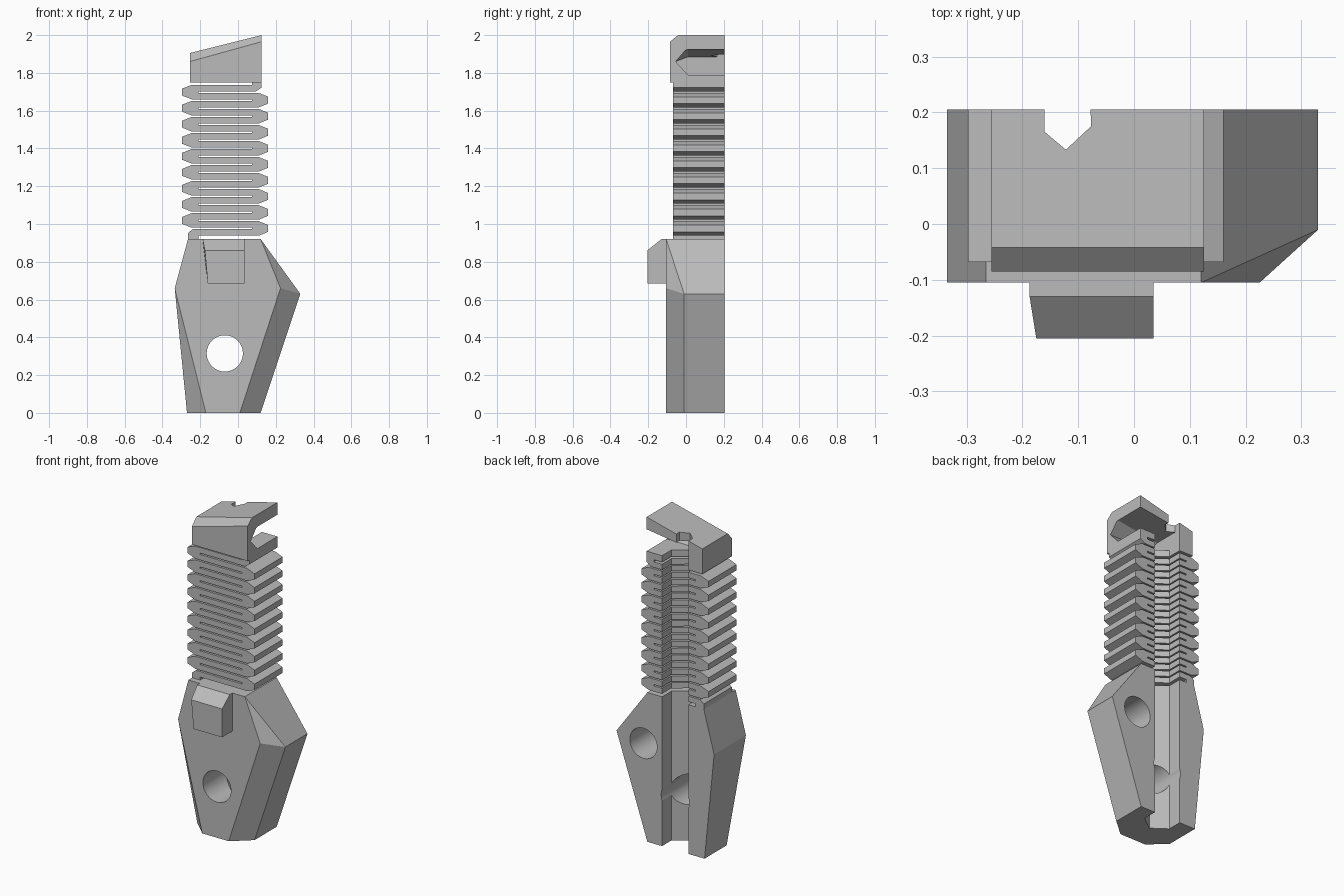
import bpy, bmesh, math
from mathutils import Matrix

if "Cube" in bpy.data.objects:
    bpy.data.objects.remove(bpy.data.objects["Cube"], do_unlink=True)

grey = bpy.data.materials.new("plain grey")
grey.use_nodes = True
grey.diffuse_color = (0.5, 0.5, 0.5, 1)
grey.node_tree.nodes["Principled BSDF"].inputs["Base Color"].default_value = (0.5, 0.5, 0.5, 1)

BACK = 0.205


def finish(name, bm):
    bmesh.ops.recalc_face_normals(bm, faces=bm.faces)
    mesh = bpy.data.meshes.new(name)
    bm.to_mesh(mesh)
    bm.free()
    mesh.materials.append(grey)
    obj = bpy.data.objects.new(name, mesh)
    bpy.context.collection.objects.link(obj)
    return obj


def loft(name, ring_a, ring_b):
    """Closed solid between two matching rings of points."""
    bm = bmesh.new()
    a = [bm.verts.new(p) for p in ring_a]
    b = [bm.verts.new(p) for p in ring_b]
    bm.faces.new(a)
    bm.faces.new(b[::-1])
    for i in range(len(a)):
        j = (i + 1) % len(a)
        bm.faces.new((a[i], b[i], b[j], a[j]))
    return finish(name, bm)


def rod(name, x, z, radius, y0, y1):
    bm = bmesh.new()
    bmesh.ops.create_cone(bm, cap_ends=True, segments=40, radius1=radius, radius2=radius,
                          depth=y1 - y0, matrix=Matrix.Translation((x, (y0 + y1) / 2, z))
                          @ Matrix.Rotation(math.pi / 2, 4, 'X'))
    return finish(name, bm)


def cut(obj, *cutters):
    for c in cutters:
        mod = obj.modifiers.new("cut", 'BOOLEAN')
        mod.operation, mod.solver, mod.object = 'DIFFERENCE', 'EXACT', c
        bpy.context.view_layer.objects.active = obj
        bpy.ops.object.modifier_apply(modifier=mod.name)


# Faceted lower body
back = [(-0.27, 0), (-0.335, 0.66), (-0.265, 0.92), (0.12, 0.92), (0.33, 0.63), (0.12, 0)]
front = [(-0.17, 0), (-0.335, 0.66), (-0.265, 0.92), (0.12, 0.92), (0.225, 0.66), (0.01, 0)]
middle = [(-0.27, 0), (0.33, 0.63), (0.12, 0)]
bm = bmesh.new()
for y, points in ((BACK, back), (-0.105, front), (-0.01, middle)):
    for x, z in points:
        bm.verts.new((x, y, z))
bmesh.ops.convex_hull(bm, input=bm.verts)
bmesh.ops.dissolve_limit(bm, angle_limit=math.radians(2), verts=bm.verts, edges=bm.edges)
body = finish("lower_body", bm)

# Front catch
catch = [(-0.09, 0.685), (-0.205, 0.685), (-0.205, 0.86), (-0.13, 0.92), (-0.09, 0.92)]
catch_left = [-0.16, -0.16, -0.175, -0.187, -0.187]
loft("front_catch", [(0.035, y, z) for y, z in catch],
     [(x, y, z) for x, (y, z) in zip(catch_left, catch)])

# Serpentine spring: teeth alternate sides, each facing a slit
BASE, STEP, SLIT = 0.934, 0.04245, 0.004
REACH, TIP = STEP - SLIT, 0.018


def tooth(k, root, tip):
    z = BASE + k * STEP
    return [(root, z - REACH), (tip, z - TIP), (tip, z + TIP), (root, z + REACH)]


def slit(k, end):
    z = BASE + k * STEP
    return [(end, z - SLIT), (end, z + SLIT)]


outline = [(-0.21, 0.91), (-0.21, BASE + SLIT)]
for k in range(1, 18, 2):
    outline += tooth(k, 0.11, 0.16) + slit(k + 1, -0.21)
top = BASE + 19 * STEP
outline += [(0.095, top - REACH), (0.125, top - TIP), (0.125, 1.755), (0.075, 1.755), (0.075, top - SLIT)]
for k in range(18, 1, -2):
    outline += tooth(k, -0.245, -0.297)[::-1] + slit(k - 1, 0.075)[::-1]
outline += [(-0.24, BASE + REACH), (-0.265, BASE + TIP), (-0.265, 0.91)]
spring = loft("serpentine_spring", [(x, -0.068, z) for x, z in outline],
              [(x, BACK, z) for x, z in outline])


# Sloping hooked head
def head_ring(x, shoulder, peak):
    return [(x, -0.085, 1.75), (x, -0.085, shoulder), (x, -0.042, peak), (x, BACK, peak), (x, BACK, 1.75)]


head = loft("hooked_head", head_ring(-0.255, 1.86, 1.905), head_ring(0.125, 1.965, 2.0))


# Cutters for the hook mouth, rear channel and bores
def mouth_ring(x, roof):
    return [(x, -0.055, 1.86), (x, 0.01, roof), (x, 0.3, roof), (x, 0.3, 1.79), (x, 0.01, 1.79)]


def channel(name, points, z0, z1):
    return loft(name, [(x, y, z0) for x, y in points], [(x, y, z1) for x, y in points])


mouth = loft("mouth_cutter", mouth_ring(-0.16, 1.885), mouth_ring(0.2, 1.935))
groove = channel("groove_cutter", [(0.02, 0.3), (0.02, 0.115), (-0.07, 0.05), (-0.16, 0.115), (-0.16, 0.3)],
                 -0.1, 1.82)
notch = channel("notch_cutter", [(-0.08, 0.3), (-0.077, 0.175), (-0.122, 0.133), (-0.16, 0.165), (-0.16, 0.3)],
                1.81, 2.1)
through_bore = rod("through_bore_cutter", -0.07, 0.315, 0.096, -0.4, 0.4)
blind_bore = rod("blind_bore_cutter", 0.147, 0.60, 0.093, -0.04, 0.4)

cut(body, groove, through_bore, blind_bore)
cut(spring, groove)
cut(head, groove, mouth, notch)
for c in (mouth, groove, notch, through_bore, blind_bore):
    bpy.data.objects.remove(c, do_unlink=True)

# Smooth bores, crisp facets
bpy.ops.object.select_all(action='DESELECT')
body.select_set(True)
bpy.context.view_layer.objects.active = body
bpy.ops.object.shade_smooth_by_angle(angle=math.radians(15))
